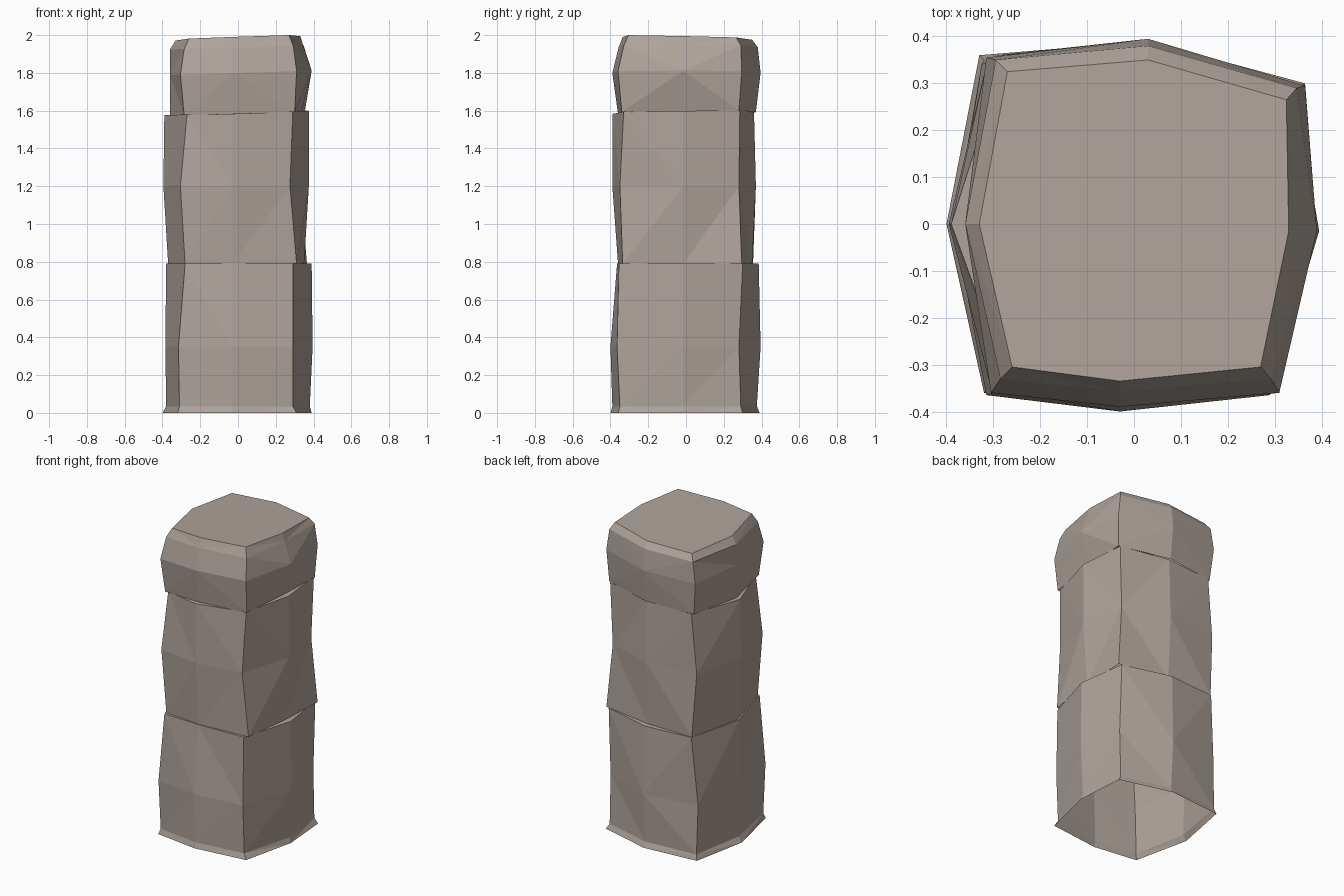
import bpy
import bmesh

if "Cube" in bpy.data.objects:
    bpy.data.objects.remove(bpy.data.objects["Cube"], do_unlink=True)

# Single stone colour
stone = bpy.data.materials.new("warm grey stone")
stone.use_nodes = True
colour = (0.43, 0.37, 0.33, 1)
stone.diffuse_color = colour
bsdf = next(n for n in stone.node_tree.nodes if n.type == "BSDF_PRINCIPLED")
bsdf.inputs["Base Color"].default_value = colour
bsdf.inputs["Roughness"].default_value = 0.9


def ring(bm, z, sides_x, sides_y, tilt=(0, 0)):
    """Uneven eight-sided ring: four bulging side middles and four corners.
    sides_x = left middle, left corner, right corner, right middle
    sides_y = front middle, front corner, back corner, back middle"""
    left, left_corner, right_corner, right = sides_x
    front, front_corner, back_corner, back = sides_y
    outline = [
        (left_corner, front_corner),
        (-0.03, front),
        (right_corner, front_corner),
        (right, -0.015),
        (right_corner + 0.055, back_corner),
        (0.03, back),
        (left_corner - 0.01, back_corner + 0.06),
        (left, 0),
    ]
    return [bm.verts.new((x, y, z + tilt[0] * x + tilt[1] * y)) for x, y in outline]


def stone_block(name, levels):
    """Loft the rings into one flat-shaded block, closed on top, open below."""
    bm = bmesh.new()
    rings = [ring(bm, *level) for level in levels]
    for low, high in zip(rings, rings[1:]):
        for i in range(len(low)):
            j = (i + 1) % len(low)
            bm.faces.new((low[i], low[j], high[j], high[i]))
    bm.faces.new(rings[-1])
    bmesh.ops.triangulate(bm, faces=bm.faces[:])
    bmesh.ops.recalc_face_normals(bm, faces=bm.faces[:])
    mesh = bpy.data.meshes.new(name)
    bm.to_mesh(mesh)
    bm.free()
    mesh.materials.append(stone)
    block = bpy.data.objects.new(name, mesh)
    bpy.context.collection.objects.link(block)
    return block


# Lower block with a small flared foot
stone_block("lower_block", [
    (0, (-0.4, -0.32, 0.31, 0.39), (-0.4, -0.36, 0.3, 0.39)),
    (0.035, (-0.38, -0.31, 0.29, 0.38), (-0.39, -0.35, 0.29, 0.375)),
    (0.35, (-0.385, -0.315, 0.29, 0.395), (-0.4, -0.365, 0.28, 0.395)),
    (0.79, (-0.38, -0.28, 0.29, 0.39), (-0.365, -0.355, 0.3, 0.385)),
])

# Middle block, top slightly sloped
seat_tilt = (0.03, 0.01)
stone_block("middle_block", [
    (0.79, (-0.37, -0.28, 0.31, 0.35), (-0.36, -0.335, 0.295, 0.35)),
    (1.2, (-0.395, -0.305, 0.275, 0.375), (-0.39, -0.35, 0.28, 0.37)),
    (1.588, (-0.39, -0.27, 0.29, 0.375), (-0.39, -0.33, 0.285, 0.36), seat_tilt),
])

# Capstone with bevelled, tilted top
stone_block("capstone", [
    (1.588, (-0.36, -0.285, 0.3, 0.335), (-0.36, -0.34, 0.28, 0.37), seat_tilt),
    (1.8, (-0.36, -0.305, 0.31, 0.39), (-0.39, -0.36, 0.295, 0.395), (0.03, 0)),
    (1.935, (-0.36, -0.285, 0.292, 0.345), (-0.357, -0.33, 0.29, 0.38), (0.03, 0)),
    (1.983, (-0.33, -0.26, 0.27, 0.33), (-0.335, -0.305, 0.265, 0.35), (0.035, -0.025)),
])
